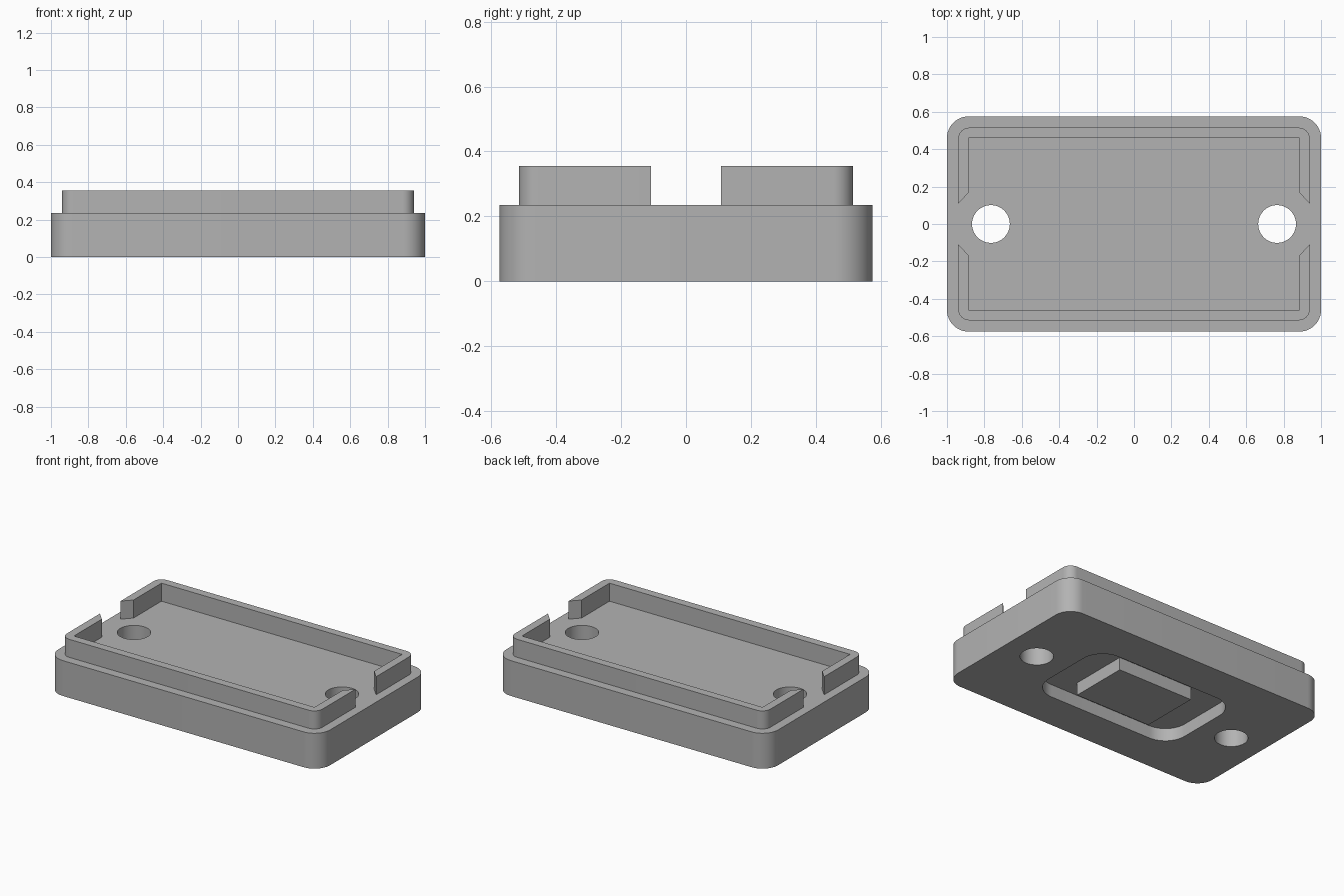
import bpy, bmesh, math

if "Cube" in bpy.data.objects:
    bpy.data.objects.remove(bpy.data.objects["Cube"], do_unlink=True)

BASE_H, RIM_H, POCKET = 0.235, 0.355, 0.085
RIM_X, RIM_Y, RIM_R = 0.94, 0.515, 0.06
IN_X, IN_Y = 0.885, 0.46

grey = bpy.data.materials.new("plain_grey")
grey.use_nodes = True
grey.diffuse_color = (0.45, 0.45, 0.45, 1)
grey.node_tree.nodes["Principled BSDF"].inputs["Base Color"].default_value = (0.45, 0.45, 0.45, 1)


def arc(cx, cy, r, start, end, steps=12):
    """Points on an arc, angles in degrees."""
    angles = [math.radians(start + (end - start) * i / steps) for i in range(steps + 1)]
    return [(cx + r * math.cos(a), cy + r * math.sin(a)) for a in angles]


def rounded_rect(hx, hy, r):
    points = []
    for i, (sx, sy) in enumerate([(1, 1), (-1, 1), (-1, -1), (1, -1)]):
        points += arc(sx * (hx - r), sy * (hy - r), r, 90 * i, 90 * i + 90)
    return points


def prism(name, points, z0, z1):
    """Extrude a flat outline upwards into a solid."""
    bm = bmesh.new()
    face = bm.faces.new([bm.verts.new((x, y, z0)) for x, y in points])
    top = bmesh.ops.extrude_face_region(bm, geom=[face])["geom"]
    verts = [g for g in top if isinstance(g, bmesh.types.BMVert)]
    bmesh.ops.translate(bm, verts=verts, vec=(0, 0, z1 - z0))
    bmesh.ops.recalc_face_normals(bm, faces=bm.faces)
    mesh = bpy.data.meshes.new(name)
    bm.to_mesh(mesh)
    bm.free()
    mesh.materials.append(grey)
    obj = bpy.data.objects.new(name, mesh)
    bpy.context.collection.objects.link(obj)
    return obj


def apply_modifiers(obj):
    bpy.ops.object.select_all(action='DESELECT')
    obj.select_set(True)
    bpy.context.view_layer.objects.active = obj
    for mod in list(obj.modifiers):
        bpy.ops.object.modifier_apply(modifier=mod.name)
    bpy.ops.object.shade_smooth_by_angle(angle=math.radians(30))


# Base plate with two through holes and a pocket in the underside
base = prism("base_plate", rounded_rect(1, 0.575, 0.115), 0, BASE_H)
cutters = [prism("hole_cutter", arc(sx * 0.765, 0, 0.101, 0, 352.5, 47), -0.1, 0.5)
           for sx in (-1, 1)]
cutters.append(prism("pocket_cutter", rounded_rect(0.535, 0.315, 0.15), -0.1, POCKET))
for cutter in cutters:
    mod = base.modifiers.new("cut", 'BOOLEAN')
    mod.operation = 'DIFFERENCE'
    mod.solver = 'EXACT'
    mod.object = cutter
apply_modifiers(base)
for cutter in cutters:
    bpy.data.objects.remove(cutter, do_unlink=True)

# Rectangular boss standing in the pocket, level with the underside
boss = prism("underside_boss", [(-0.28, -0.2), (0.28, -0.2), (0.28, 0.2), (-0.28, 0.2)], 0, POCKET)

# Raised rim: one C-shaped half with slanted ends, mirrored to the front
cx, cy = RIM_X - RIM_R, RIM_Y - RIM_R
outline = [(RIM_X, 0.108)]
outline += arc(cx, cy, RIM_R, 0, 90) + arc(-cx, cy, RIM_R, 90, 180)
outline += [(-RIM_X, 0.108), (-IN_X, 0.167), (-IN_X, IN_Y), (IN_X, IN_Y), (IN_X, 0.167)]
rim = prism("raised_rim", outline, BASE_H, RIM_H)
mirror = rim.modifiers.new("mirror", 'MIRROR')
mirror.use_axis = (False, True, False)
mirror.use_mirror_merge = False
apply_modifiers(rim)
